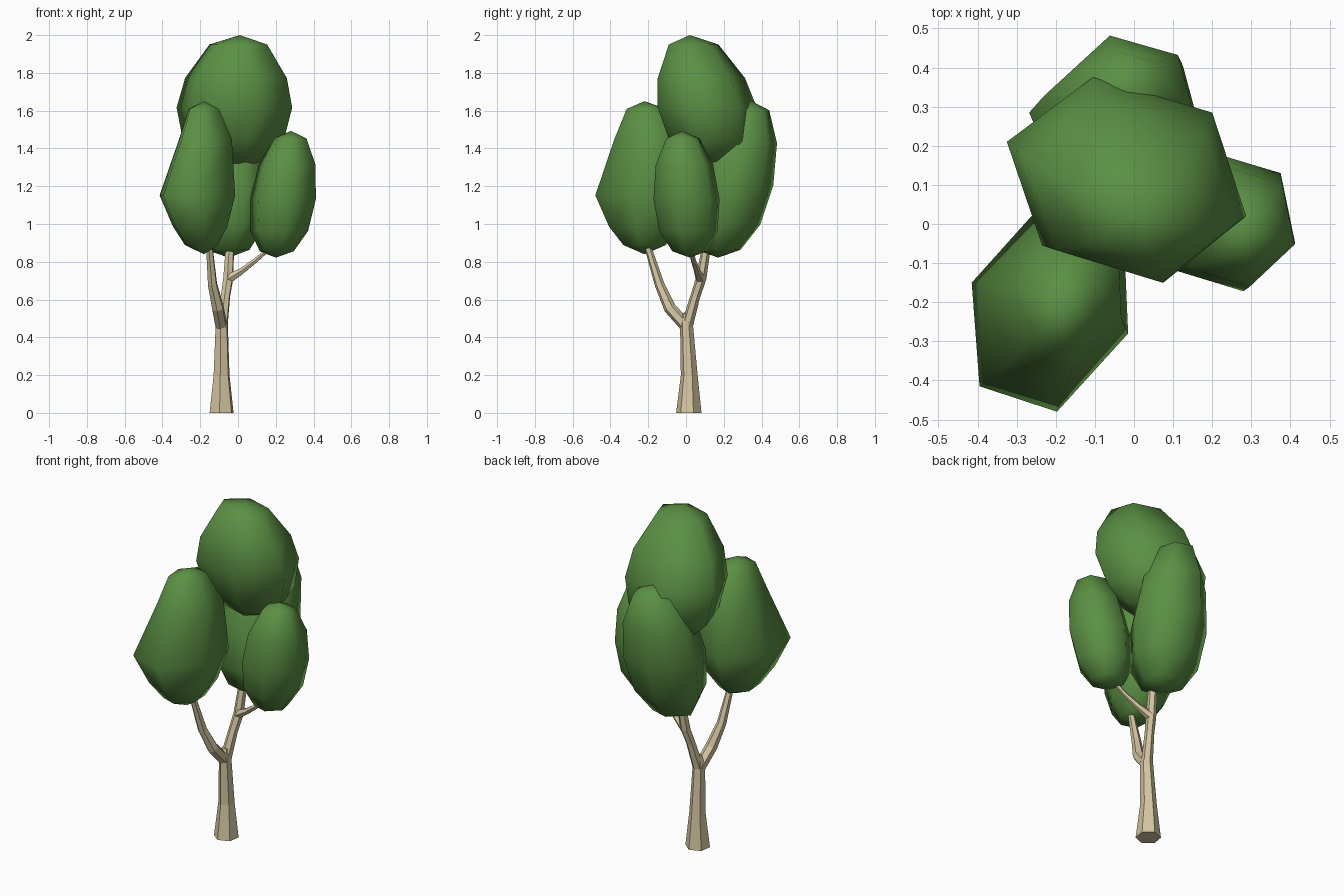
import bpy, bmesh, math
from mathutils import Vector

if "Cube" in bpy.data.objects:
    bpy.data.objects.remove(bpy.data.objects["Cube"])


def material(name, rgb):
    m = bpy.data.materials.new(name)
    m.diffuse_color = (*rgb, 1)
    m.use_nodes = True
    m.node_tree.nodes["Principled BSDF"].inputs["Base Color"].default_value = m.diffuse_color
    return m


LEAF = material("leaf_green", (0.105, 0.28, 0.058))
BARK = material("pale_bark", (0.66, 0.565, 0.36))


def loft(name, rings, mat, smooth, poles=None):
    """Skin a stack of rings; close the ends with caps or with pole points."""
    bm = bmesh.new()
    rows = [[bm.verts.new(p) for p in ring] for ring in rings]
    n = len(rows[0])
    for a, b in zip(rows, rows[1:]):
        for i in range(n):
            j = (i + 1) % n
            bm.faces.new((a[i], a[j], b[j], b[i]))
    if poles:
        for pole, row in zip(poles, (rows[0], rows[-1])):
            tip = bm.verts.new(pole)
            for i in range(n):
                bm.faces.new((row[i], row[(i + 1) % n], tip))
    else:
        bm.faces.new(rows[0])
        bm.faces.new(rows[-1])
    bmesh.ops.recalc_face_normals(bm, faces=bm.faces)
    for f in bm.faces:
        f.smooth = smooth
    me = bpy.data.meshes.new(name)
    bm.to_mesh(me)
    bm.free()
    me.materials.append(mat)
    ob = bpy.data.objects.new(name, me)
    bpy.context.collection.objects.link(ob)
    return ob


def crown(name, bottom, top, outline, profile):
    """Six-sided leaf mass: widest outline scaled along a leaning axis.
    profile rows are (height fraction, scale, x shift, y shift)."""
    lo, hi = Vector(bottom), Vector(top)
    mid = lo.lerp(hi, next(p[0] for p in profile if p[1] == 1))
    offs = [Vector((x - mid.x, y - mid.y, 0)) for x, y in outline]
    rings = [[lo.lerp(hi, t) + o * r + Vector((dx, dy, 0)) for o in offs]
             for t, r, dx, dy in profile]
    loft(name, rings, LEAF, True, (lo, hi))


def limb(name, path, sides=6):
    """Tapered branch; path is (x, y, z, radius)."""
    pts = [Vector(p[:3]) for p in path]
    rings = []
    for i, p in enumerate(pts):
        d = pts[min(i + 1, len(pts) - 1)] - pts[max(i - 1, 0)]
        if p.z == 0:
            d = Vector((0, 0, 1))
        q = Vector((0, 0, 1)).rotation_difference(d)
        rings.append([p + q @ Vector((math.cos(a), math.sin(a), 0)) * path[i][3]
                      for a in (math.tau * (k + 0.35) / sides for k in range(sides))])
    loft(name, rings, BARK, False)


# Leaf masses
ROUND = [(0.05, 0.52, 0, 0), (0.21, 0.88, 0, 0), (0.46, 1, 0, 0),
         (0.73, 0.87, 0, 0), (0.94, 0.5, 0, 0)]
TOP = [(0.06, 0.5, 0, 0), (0.21, 0.87, 0, 0), (0.46, 1, 0, 0),
       (0.68, 0.88, 0, 0), (0.93, 0.5, 0, 0)]
CONE = [(0.06, 0.43, 0, 0), (0.18, 0.72, 0.005, 0), (0.385, 1, 0, 0),
        (0.75, 0.70, 0.032, 0.022), (0.95, 0.40, 0.013, 0.01)]
crown("top_leaves", (-0.02, 0.15, 1.29), (0.01, 0.02, 2.0),
      [(0.287, 0.02), (0.20, 0.285), (-0.105, 0.375), (-0.325, 0.21),
       (-0.235, -0.055), (0.075, -0.15)], TOP)
crown("front_leaves", (-0.18, -0.22, 0.84), (-0.18, -0.22, 1.65),
      [(-0.015, -0.28), (-0.025, -0.05), (-0.24, 0.045), (-0.415, -0.15),
       (-0.395, -0.415), (-0.197, -0.48)], CONE)
crown("right_leaves", (0.20, 0.02, 0.822), (0.28, -0.02, 1.493),
      [(0.412, -0.048), (0.375, 0.13), (0.215, 0.178), (0.065, 0.06),
       (0.11, -0.12), (0.28, -0.172)], ROUND)
crown("back_leaves", (-0.05, 0.17, 0.822), (-0.02, 0.345, 1.652),
      [(0.175, 0.22), (0.125, 0.405), (-0.075, 0.462), (-0.268, 0.285),
       (-0.175, 0.065), (0.04, 0.01)], ROUND)

# Trunk and branches
limb("trunk", [(-0.087, 0.015, 0, 0.068), (-0.087, 0.017, 0.2, 0.045),
               (-0.086, 0.002, 0.48, 0.034), (-0.085, 0.002, 0.53, 0.018)])
limb("front_branch", [(-0.088, 0.0, 0.46, 0.033), (-0.106, -0.085, 0.555, 0.033),
                      (-0.135, -0.14, 0.68, 0.026), (-0.155, -0.215, 0.92, 0.017)])
limb("back_branch", [(-0.085, 0.005, 0.46, 0.032), (-0.066, 0.05, 0.62, 0.026),
                     (-0.052, 0.08, 0.71, 0.028), (-0.04, 0.115, 0.92, 0.023)])
limb("right_branch", [(-0.05, 0.078, 0.71, 0.028), (0.02, 0.06, 0.752, 0.018),
                      (0.09, 0.04, 0.805, 0.014), (0.19, 0.02, 0.89, 0.01)])
